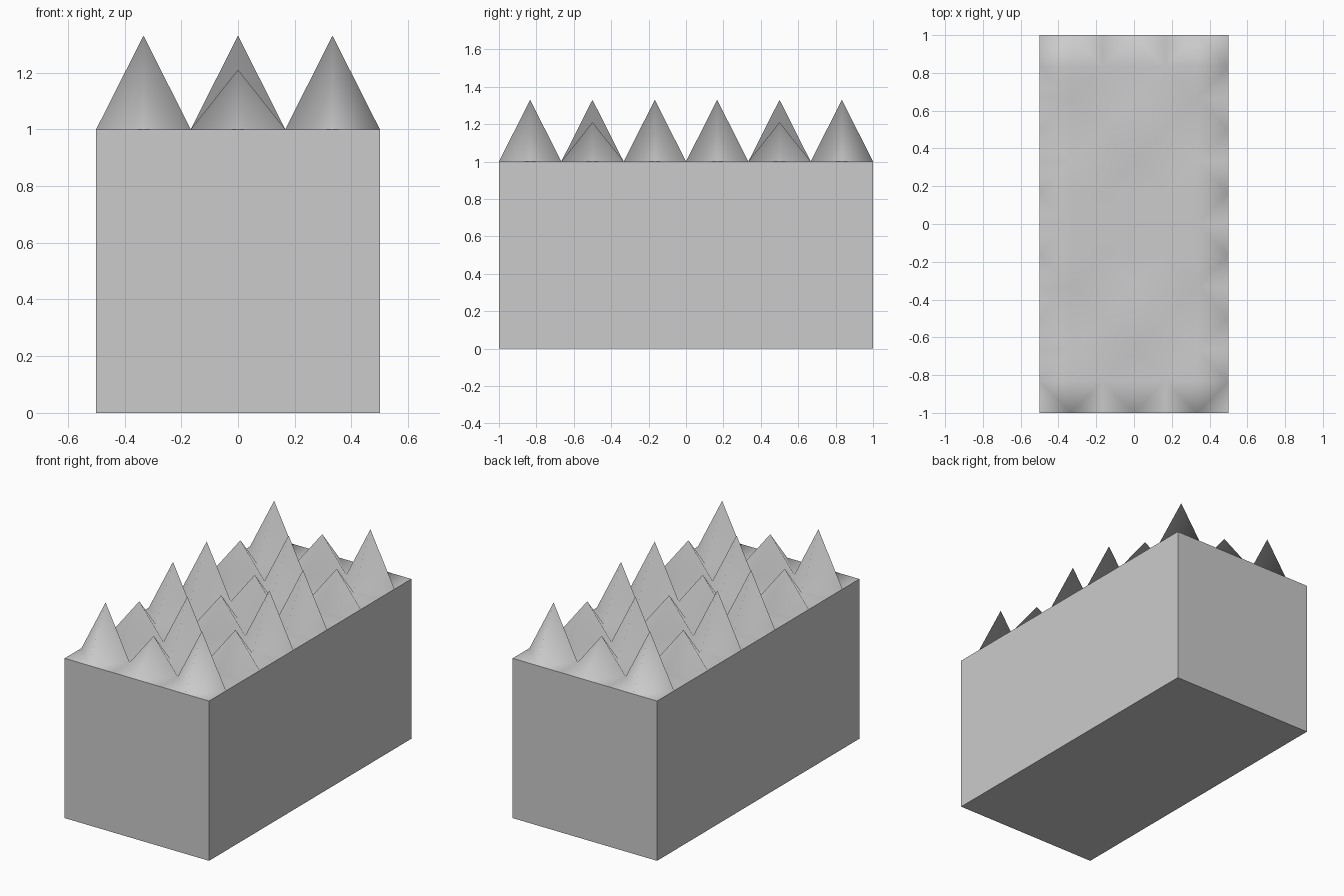
import bpy, bmesh

if "Cube" in bpy.data.objects:
    bpy.data.objects.remove(bpy.data.objects["Cube"])

CELL = 1 / 3
NX, NY = 3, 6
TALL, SHORT = 0.33, 0.21


def finish(bm, name, smooth):
    bmesh.ops.remove_doubles(bm, verts=bm.verts[:], dist=1e-4)
    for f in bm.faces:
        f.smooth = smooth
    mesh = bpy.data.meshes.new(name)
    bm.to_mesh(mesh)
    bm.free()
    obj = bpy.data.objects.new(name, mesh)
    bpy.context.collection.objects.link(obj)
    return obj


# Solid block, open at the top where the spiked surface closes it
bm = bmesh.new()
bmesh.ops.create_cube(bm, size=1)
for v in bm.verts:
    v.co.y *= 2
    v.co.z += 0.5
lid = [f for f in bm.faces if f.normal.z > 0.5]
bmesh.ops.delete(bm, geom=lid, context='FACES_ONLY')
finish(bm, "block", False)


# One cell: a diamond-based spike plus four flat corner triangles
def add_cell(bm, cx, cy, height):
    h = CELL / 2
    mids = [(h, 0), (0, h), (-h, 0), (0, -h)]
    corners = [(h, h), (-h, h), (-h, -h), (h, -h)]

    def vert(p, z=1.0):
        return bm.verts.new((cx + p[0], cy + p[1], z))

    ring = [vert(p) for p in mids]
    apex = vert((0, 0), 1 + height)
    for i in range(4):
        a, b = ring[i], ring[(i + 1) % 4]
        bm.faces.new((a, b, apex))
        bm.faces.new((a, vert(corners[i]), b))


# Spiked top: tall and short spikes, the pattern repeating every three rows
bm = bmesh.new()
for j in range(NY):
    for i in range(NX):
        tall = (i + j % 3) % 2 == 0
        add_cell(bm, (i - 1) * CELL, (j - 2.5) * CELL, TALL if tall else SHORT)
finish(bm, "spiked_top", True)
